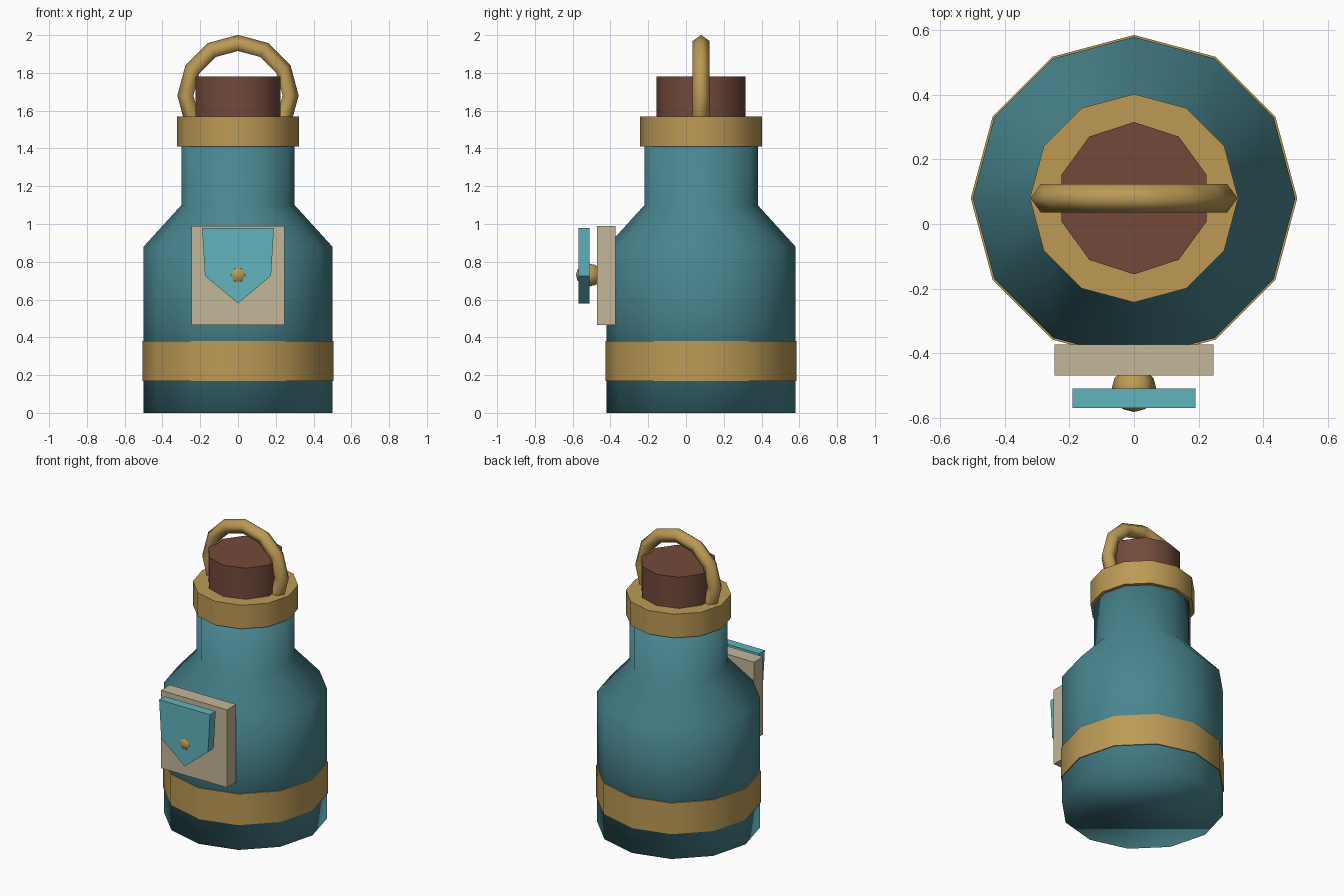
import bpy, bmesh, math
from mathutils import Matrix

if "Cube" in bpy.data.objects:
    bpy.data.objects.remove(bpy.data.objects["Cube"])

CY = 0.08  # bottle axis offset in y


def material(name, r, g, b):
    def lin(c):
        c /= 255
        return c / 12.92 if c <= 0.04045 else ((c + 0.055) / 1.055) ** 2.4
    m = bpy.data.materials.new(name)
    m.diffuse_color = (lin(r), lin(g), lin(b), 1)
    m.use_nodes = True
    m.node_tree.nodes["Principled BSDF"].inputs["Base Color"].default_value = m.diffuse_color
    return m


teal = material("teal glaze", 73, 134, 144)
gold = material("brass", 188, 154, 85)
brown = material("cork brown", 114, 74, 58)
beige = material("parchment", 195, 183, 153)
cyan = material("light teal", 97, 180, 190)


def finish(name, bm, mat, angle=None):
    """Turn bmesh into an object; angle in degrees gives smooth shading."""
    bmesh.ops.recalc_face_normals(bm, faces=bm.faces)
    me = bpy.data.meshes.new(name)
    bm.to_mesh(me)
    bm.free()
    me.materials.append(mat)
    ob = bpy.data.objects.new(name, me)
    bpy.context.collection.objects.link(ob)
    if angle:
        bpy.context.view_layer.objects.active = ob
        ob.select_set(True)
        bpy.ops.object.shade_smooth_by_angle(angle=math.radians(angle))
        ob.select_set(False)
    return ob


def lathe(name, profile, sides, mat, angle):
    """Capped solid of revolution with a vertex on the +y axis."""
    bm = bmesh.new()
    rings = []
    for r, z in profile:
        rings.append([bm.verts.new((r * math.sin(2 * math.pi * i / sides),
                                    CY + r * math.cos(2 * math.pi * i / sides), z))
                      for i in range(sides)])
    for a, b in zip(rings, rings[1:]):
        for i in range(sides):
            j = (i + 1) % sides
            bm.faces.new((a[i], a[j], b[j], b[i]))
    bm.faces.new(rings[0])
    bm.faces.new(rings[-1])
    return finish(name, bm, mat, angle)


def slab(name, outline, y0, y1, mat):
    """Outline in x,z extruded from y0 to y1."""
    bm = bmesh.new()
    face = bm.faces.new([bm.verts.new((x, y0, z)) for x, z in outline])
    ext = bmesh.ops.extrude_face_region(bm, geom=[face])
    verts = [v for v in ext["geom"] if isinstance(v, bmesh.types.BMVert)]
    bmesh.ops.translate(bm, verts=verts, vec=(0, y1 - y0, 0))
    return finish(name, bm, mat)


# Bottle, bands and stopper
lathe("bottle_body", [(0.5, 0), (0.5, 0.88), (0.3, 1.10), (0.3, 1.45)], 12, teal, 180)
lathe("base_band", [(0.506, 0.17), (0.506, 0.38)], 12, gold, 40)
lathe("neck_collar", [(0.323, 1.41), (0.323, 1.57)], 12, gold, 40)
lathe("stopper", [(0.236, 1.50), (0.236, 1.78)], 10, brown, 40)

# Ring handle: five-sided tube around a twelve-step circle
bm = bmesh.new()
N, M, R, T = 12, 5, 0.274, 0.047
ring = []
for i in range(N):
    a = 2 * math.pi * i / N
    row = []
    for j in range(M):
        b = 2 * math.pi * j / M
        d = R + T * math.cos(b)
        row.append(bm.verts.new((d * math.cos(a), CY + T * math.sin(b), 1.68 + d * math.sin(a))))
    ring.append(row)
for i in range(N):
    for j in range(M):
        p, q = ring[i], ring[(i + 1) % N]
        k = (j + 1) % M
        bm.faces.new((p[j], q[j], q[k], p[k]))
finish("ring_handle", bm, gold, 180)

# Label plate and shield flap
slab("label_plate", [(-0.247, 0.465), (0.247, 0.465), (0.247, 0.99), (-0.247, 0.99)],
     -0.47, -0.373, beige)
slab("shield_flap", [(-0.19, 0.98), (-0.175, 0.725), (0, 0.58), (0.175, 0.725), (0.19, 0.98)],
     -0.57, -0.51, cyan)

# Stud through the flap
bm = bmesh.new()
bmesh.ops.create_uvsphere(bm, u_segments=6, v_segments=6, radius=0.07,
                          matrix=Matrix.Translation((0, -0.513, 0.73))
                          @ Matrix.Rotation(math.pi / 2, 4, 'X')
                          @ Matrix.Rotation(math.pi / 6, 4, 'Z'))
finish("stud", bm, gold, 180)
